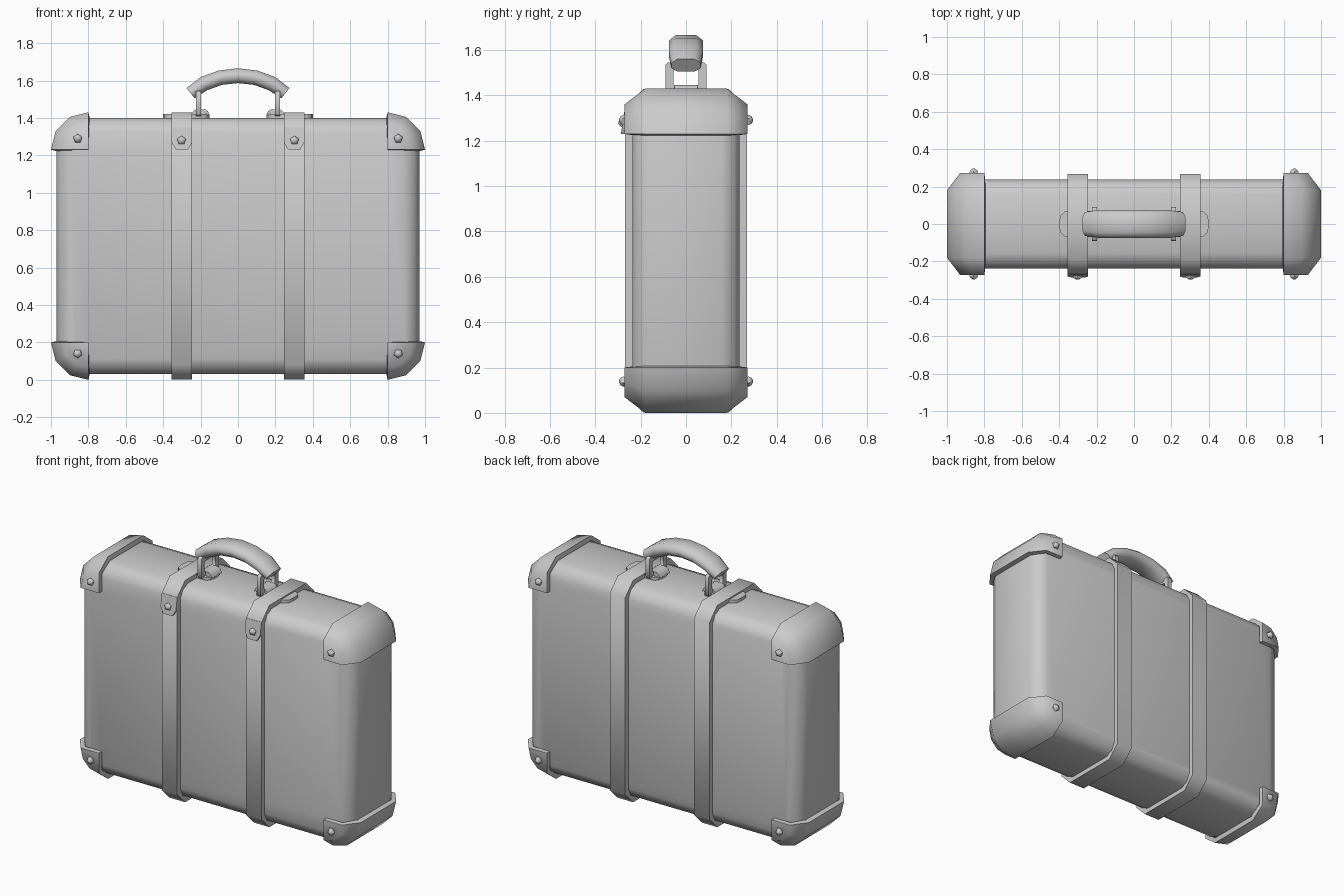
import bpy, bmesh
from math import pi, sin, cos, radians

if "Cube" in bpy.data.objects:
    bpy.data.objects.remove(bpy.data.objects["Cube"])

MID = 0.715  # half height of the case


def make(name, verts, faces, mirror="", mods=(), fix=True):
    """Mesh centred on MID, mirrored on the given axes, smooth with sharp edges."""
    bm = bmesh.new()
    vs = [bm.verts.new((x, y, z - MID)) for x, y, z in verts]
    for f in faces:
        bm.faces.new([vs[i] for i in f])
    if fix:
        bmesh.ops.recalc_face_normals(bm, faces=bm.faces)
    me = bpy.data.meshes.new(name)
    bm.to_mesh(me)
    bm.free()
    ob = bpy.data.objects.new(name, me)
    bpy.context.collection.objects.link(ob)
    ob.location.z = MID
    if mirror:
        m = ob.modifiers.new("mirror", 'MIRROR')
        m.use_axis = ["X" in mirror, "Y" in mirror, "Z" in mirror]
        m.use_mirror_merge = False
    for kind, settings in mods:
        m = ob.modifiers.new(kind, kind)
        for k, v in settings.items():
            setattr(m, k, v)
    dg = bpy.context.evaluated_depsgraph_get()
    final = bpy.data.meshes.new_from_object(ob.evaluated_get(dg))
    ob.modifiers.clear()
    ob.data = final
    final.shade_smooth()
    final.set_sharp_from_angle(angle=radians(58))
    return ob


def loft(name, rings, mirror="", loop=False):
    """Skin closed rings; cap both ends, or join last ring to first."""
    n, k = len(rings[0]), len(rings)
    faces = [(i * n + j, i * n + (j + 1) % n, (i + 1) % k * n + (j + 1) % n, (i + 1) % k * n + j)
             for i in range(k if loop else k - 1) for j in range(n)]
    if not loop:
        faces += [tuple(range(n)), tuple(range((k - 1) * n, k * n))]
    return make(name, [p for r in rings for p in r], faces, mirror)


def round_rect(a, b, r, seg):
    """Rounded rectangle outline of half sizes a, b."""
    return [(sx * (a - r) + r * cos(q + pi / 2 * i / seg), sz * (b - r) + r * sin(q + pi / 2 * i / seg))
            for q, sx, sz in ((0, 1, 1), (pi / 2, -1, 1), (pi, -1, -1), (1.5 * pi, 1, -1))
            for i in range(seg + 1)]


# case body: rounded front outline with rounded front and back edges
rings = []
for y, d in ((-.237, .08), (-.213, .025), (-.157, 0), (.157, 0), (.213, .025), (.237, .08)):
    rings.append([(x, y, z + MID) for x, z in round_rect(.97 - d, .685 - d, .18 - d, 3)])
loft("case_body", rings)

# corner caps: arc swept over a chamfered U section, with flat side panels
P = [(1, 1.23), (.975, 1.33), (.9, 1.405), (.8, 1.43)]
Q = [(.93, 1.23), (.915, 1.295), (.868, 1.345), (.8, 1.36)]
verts = []
for (px, pz), (qx, qz) in zip(P, Q):
    verts += [(qx, -.272, qz), (px, -.18, pz), (px, .18, pz), (qx, .272, qz)]
verts += [(.8, -.272, 1.23), (.8, .272, 1.23)]
faces = [(4 * i + j, 4 * i + j + 1, 4 * i + j + 5, 4 * i + j + 4) for i in range(3) for j in range(3)]
faces += [(16, 0, 4, 8, 12), (17, 15, 11, 7, 3)]
make("corner_caps", verts, faces, "XZ",
     [("SOLIDIFY", dict(thickness=.03, offset=-1))], fix=False)

# straps running round the case
outer = round_rect(.268, .714, .08, 1)
inner = round_rect(.236, .683, .065, 1)
loft("straps", [[(x, y, z + MID) for y, z in ring]
                for x, ring in ((.245, outer), (.355, outer), (.355, inner), (.245, inner))],
     "X", loop=True)

# strap end tabs, leaning slightly outward at the tip
tab = [(.245, 1.35), (.245, 1.27), (.268, 1.23), (.332, 1.23), (.355, 1.27), (.355, 1.35)]
lean = lambda z: -.269 - .018 * (1.35 - z) / .12
loft("strap_tabs", [[(x, lean(z) + o, z) for x, z in tab] for o in (0, .018)], "X")


# low five-sided studs
def studs(name, x, y, z, mirror, r=.025, h=.024):
    rings = [[(x + r * s * sin(2 * pi * i / 5), y - h * t, z + r * s * cos(2 * pi * i / 5))
              for i in range(5)] for s, t in ((.9, -.2), (1, .2), (.75, .65), (.2, 1))]
    loft(name, rings, mirror)


studs("cap_studs", .857, -.272, 1.29, "XYZ")
studs("tab_studs", .302, -.278, 1.28, "X", h=.02)

# handle mount plates with clipped round ends
plate = [(.16, -.04), (.18, -.07), (.365, -.07), (.395, -.045), (.4, 0),
         (.395, .045), (.365, .07), (.18, .07), (.16, .04), (.152, 0)]
loft("mount_plates", [[(x, y, z) for x, y in plate] for z in (1.39, 1.42)], "X")

# raised humps holding the handle loops
hump = [(.15, 1.415), (.16, 1.435), (.175, 1.446), (.225, 1.446), (.24, 1.435), (.25, 1.415)]
loft("loop_mounts", [[(x, y, z) for x, z in hump] for y in (-.05, .05)], "X")

# rectangular loops joining handle and mounts
big = round_rect(.09, .067, .01, 1)
small = round_rect(.056, .035, .008, 1)
loft("handle_loops", [[(x, y, z + 1.478) for y, z in ring]
                      for x, ring in ((.198, big), (.224, big), (.224, small), (.198, small))],
     "X", loop=True)

# carrying handle: chamfered section along an arch
top = [(.275, 1.56), (.2, 1.618), (.105, 1.653), (0, 1.666)]
low = [(.232, 1.505), (.165, 1.548), (.085, 1.577), (0, 1.586)]
pairs = list(zip(top, low))
pairs += [((-a, b), (-c, d)) for (a, b), (c, d) in pairs[-2::-1]]
section = [(-.045, 1), (-.075, .7), (-.075, .3), (-.045, 0), (.045, 0), (.075, .3), (.075, .7), (.045, 1)]
rings = []
for i, ((tx, tz), (lx, lz)) in enumerate(pairs):
    w = .85 if i in (0, len(pairs) - 1) else 1
    rings.append([(lx + (tx - lx) * t, y * w, lz + (tz - lz) * t) for y, t in section])
loft("handle", rings)
